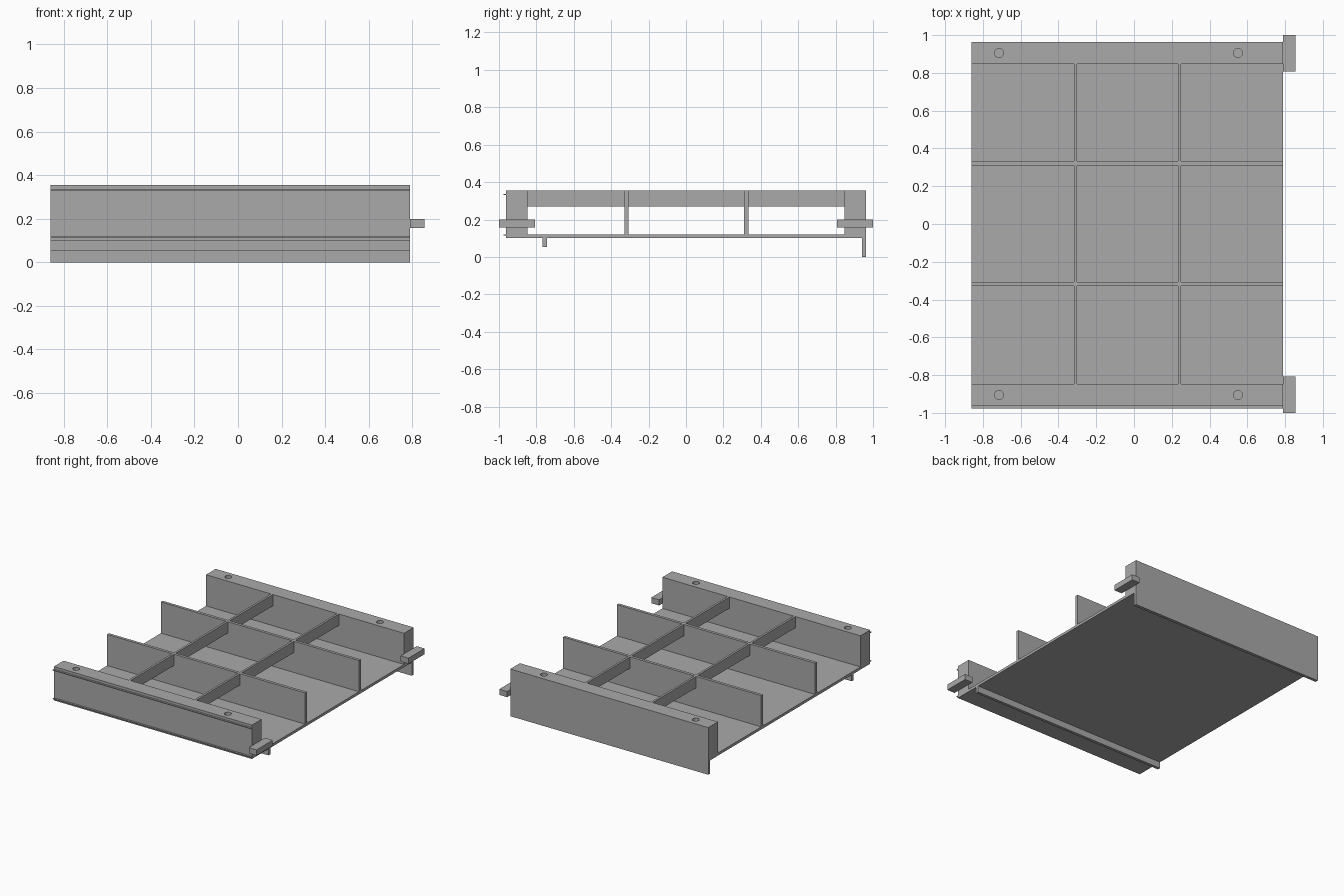
import bpy
import bmesh

if "Cube" in bpy.data.objects:
    bpy.data.objects.remove(bpy.data.objects["Cube"], do_unlink=True)

grey = bpy.data.materials.new("plain grey")
grey.use_nodes = True
grey.diffuse_color = (0.4, 0.4, 0.4, 1)
grey.node_tree.nodes["Principled BSDF"].inputs["Base Color"].default_value = (0.4, 0.4, 0.4, 1)

X0, X1 = -0.86, 0.79          # body ends
FLOOR, TOP = 0.12, 0.355      # floor surface and rim heights
BEAM_IN, BEAM_OUT = 0.848, 0.963


def box(name, x, y, z):
    """Flat-sided block spanning the given (low, high) ranges."""
    bm = bmesh.new()
    bmesh.ops.create_cube(bm, size=1)
    for v in bm.verts:
        v.co = [r[0] if c < 0 else r[1] for c, r in zip(v.co, (x, y, z))]
    mesh = bpy.data.meshes.new(name)
    bm.to_mesh(mesh)
    bm.free()
    mesh.materials.append(grey)
    obj = bpy.data.objects.new(name, mesh)
    bpy.context.collection.objects.link(obj)
    return obj


def drill(obj, x, y, radius=0.024, depth=0.1):
    """Blind screw hole in the top of a part."""
    bpy.ops.mesh.primitive_cylinder_add(vertices=32, radius=radius, depth=2 * depth,
                                        location=(x, y, TOP))
    cutter = bpy.context.object
    cutter.name = "hole_cutter"
    cutter.data.materials.append(grey)
    cutter.hide_render = True
    cutter.hide_set(True)
    mod = obj.modifiers.new("screw_hole", 'BOOLEAN')
    mod.operation = 'DIFFERENCE'
    mod.solver = 'EXACT'
    mod.object = cutter


# Floor panel
box("floor_panel", (X0, X1), (-BEAM_OUT, BEAM_OUT), (0.10, FLOOR))

# End beams with screw holes, and side tabs
for side, label in ((-1, "front"), (1, "back")):
    y = sorted((side * BEAM_IN, side * BEAM_OUT))
    beam = box(label + "_beam", (X0, X1), y, (FLOOR, TOP))
    for x in (-0.715, 0.55):
        drill(beam, x, side * 0.905)
    tab_y = sorted((side * 0.808, side * 1.0))
    box(label + "_tab", (X1, 0.855), tab_y, (0.157, 0.20))

# Long dividers across the tray
dividers = (-0.318, 0.322)
for i, y in enumerate(dividers):
    box(f"divider_{i + 1}", (X0, X1), (y - 0.011, y + 0.011), (FLOOR, TOP))

# Shallow cross rails, one piece per bay
walls = (-BEAM_IN - 0.011, *dividers, BEAM_IN + 0.011)
for x in (-0.31, 0.24):
    for a, b in zip(walls, walls[1:]):
        box("cross_rail", (x - 0.008, x + 0.008), (a + 0.011, b - 0.011), (0.27, TOP))

# Thin ridges on the front face
for z in (0.117, 0.333):
    box("front_ridge", (X0, X1), (-0.977, -BEAM_OUT), (z - 0.003, z + 0.003))

# Lips under the floor
box("front_lip", (X0, X1), (-0.766, -0.744), (0.052, 0.10))
box("back_lip", (X0, X1), (0.94, BEAM_OUT), (0.0, 0.10))
